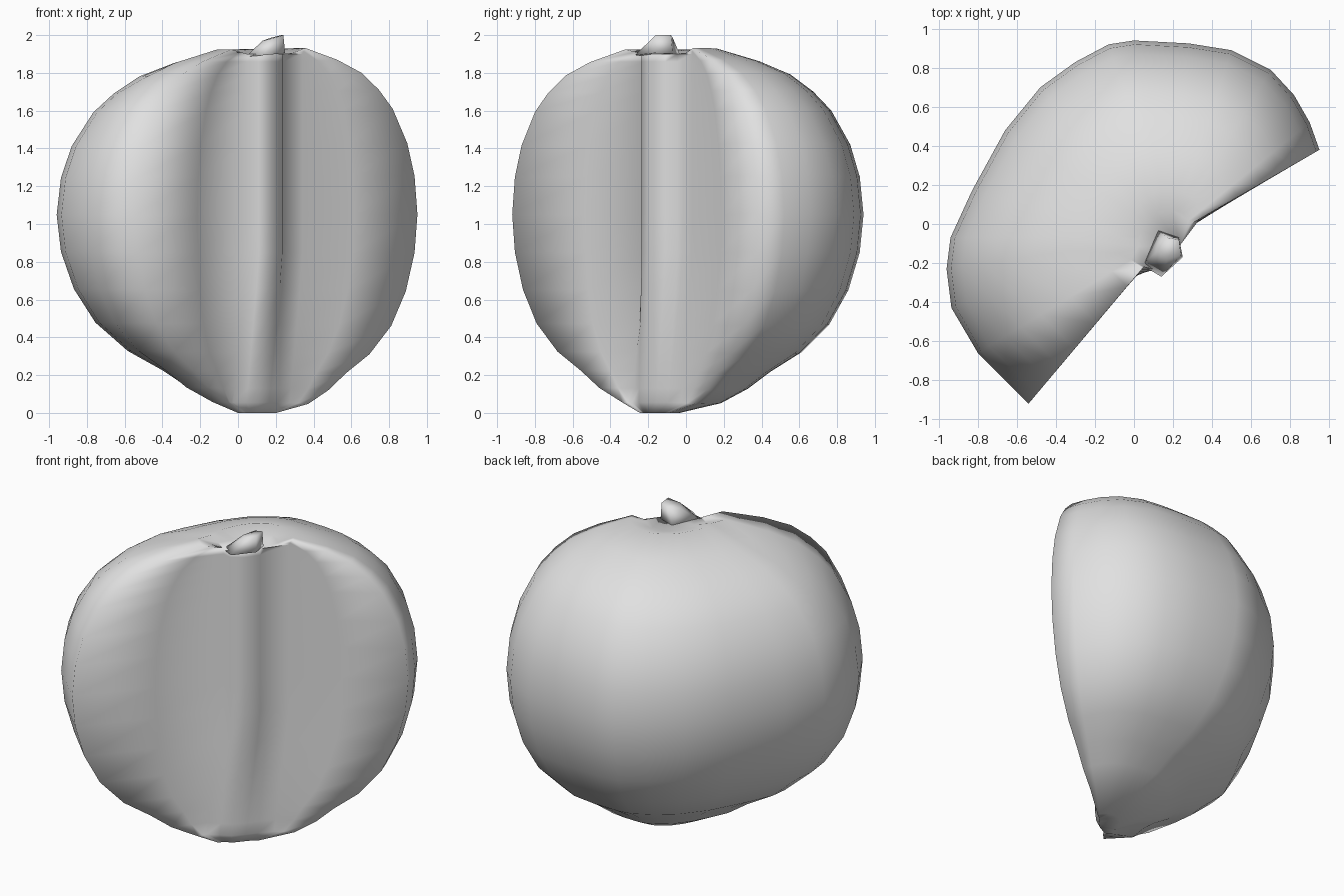
import bpy, bmesh
from mathutils import Vector

cube = bpy.data.objects.get("Cube")
if cube:
    bpy.data.objects.remove(cube)

skin = bpy.data.materials.new("pale grey")
skin.use_nodes = True
skin.diffuse_color = (0.75, 0.75, 0.75, 1)
skin.node_tree.nodes["Principled BSDF"].inputs["Base Color"].default_value = (0.75, 0.75, 0.75, 1)


def loft(name, rings):
    """Skin a stack of closed rings, bottom to top, and close both ends."""
    bm = bmesh.new()
    rows = [[bm.verts.new(p) for p in ring] for ring in rings]
    n = len(rows[0])
    for low, high in zip(rows, rows[1:]):
        for i in range(n):
            j = (i + 1) % n
            bm.faces.new((low[i], low[j], high[j], high[i]))
    bm.faces.new(rows[0][::-1])
    bm.faces.new(rows[-1])
    bmesh.ops.triangulate(bm, faces=[f for f in bm.faces if len(f.verts) > 4])
    bmesh.ops.remove_doubles(bm, verts=bm.verts[:], dist=0.001)
    for f in bm.faces:
        f.smooth = True
    mesh = bpy.data.meshes.new(name)
    bm.to_mesh(mesh)
    bm.free()
    mesh.materials.append(skin)
    obj = bpy.data.objects.new(name, mesh)
    bpy.context.collection.objects.link(obj)
    return obj


# Half fruit: widest outline, from one cut rim round the back to the other
core = Vector((0.18, -0.064))
outline = [Vector(p) - core for p in [
    (0.95, 0.38), (0.9, 0.52), (0.82, 0.66), (0.7, 0.79), (0.5, 0.89), (0.28, 0.925),
    (0.0, 0.94), (-0.13, 0.92), (-0.3, 0.83), (-0.48, 0.7), (-0.66, 0.48), (-0.83, 0.17),
    (-0.94, -0.07), (-0.96, -0.23), (-0.935, -0.43), (-0.8, -0.66), (-0.54, -0.92)]]

# Core column standing proud of the cut, and its broader foot
column = [Vector(p) for p in [(0.05, -0.22), (0.11, -0.235), (0.18, -0.19),
                              (0.235, -0.11), (0.245, -0.045), (0.34, 0.03)]]
column_foot = [Vector(p) for p in [(-0.03, -0.29), (0.04, -0.25), (0.1, -0.22),
                                   (0.16, -0.16), (0.21, -0.1), (0.27, -0.03)]]
column_top = 1.9

# Height and width of the body
profile = [(0.055, 0.25), (0.13, 0.39), (0.22, 0.51), (0.32, 0.67), (0.47, 0.82),
           (0.65, 0.92), (0.85, 0.98), (1.05, 1.0), (1.25, 0.98), (1.42, 0.93),
           (1.6, 0.83), (1.7, 0.735), (1.79, 0.615), (1.86, 0.45), (1.925, 0.23)]


def section(z, s):
    # The rim at the front right is fuller than the rest
    last = len(outline) - 2
    rim = [core + p * s ** (0.82 if i >= last else 1) for i, p in enumerate(outline)]
    t = min(1, z / 0.8)
    mid = [a.lerp(b, t) for a, b in zip(column_foot, column)]
    tilt = 0.02 * (z - 1)
    skin_points = [Vector((p.x, p.y, z + tilt * p.x)) for p in rim]
    mid_points = [Vector((p.x, p.y, min(z, column_top))) for p in mid]
    left_face = skin_points[-1].lerp(mid_points[0], 0.55)
    right_face = mid_points[-1].lerp(skin_points[0], 0.45)
    return skin_points + [left_face] + mid_points + [right_face]


body = [section(z, s) for z, s in profile]
foot = [Vector((0.09 + (p.x - 0.09) * 0.4, -0.18 + (p.y + 0.18) * 0.4, 0)) for p in body[0]]
dimple = section(column_top, 0.14)
loft("half_fruit", [foot] + body + [dimple])

# Short bent stem
base = [(0.04, -0.21), (0.14, -0.27), (0.25, -0.17), (0.23, -0.07), (0.12, -0.03)]
tip = [(0.13, -0.13, 1.97), (0.17, -0.18, 1.98), (0.24, -0.16, 2.0),
       (0.23, -0.08, 2.0), (0.17, -0.07, 1.985)]
loft("stem", [[(x, y, 1.885 + 0.1 * max(0, x - 0.05)) for x, y in base], tip])
